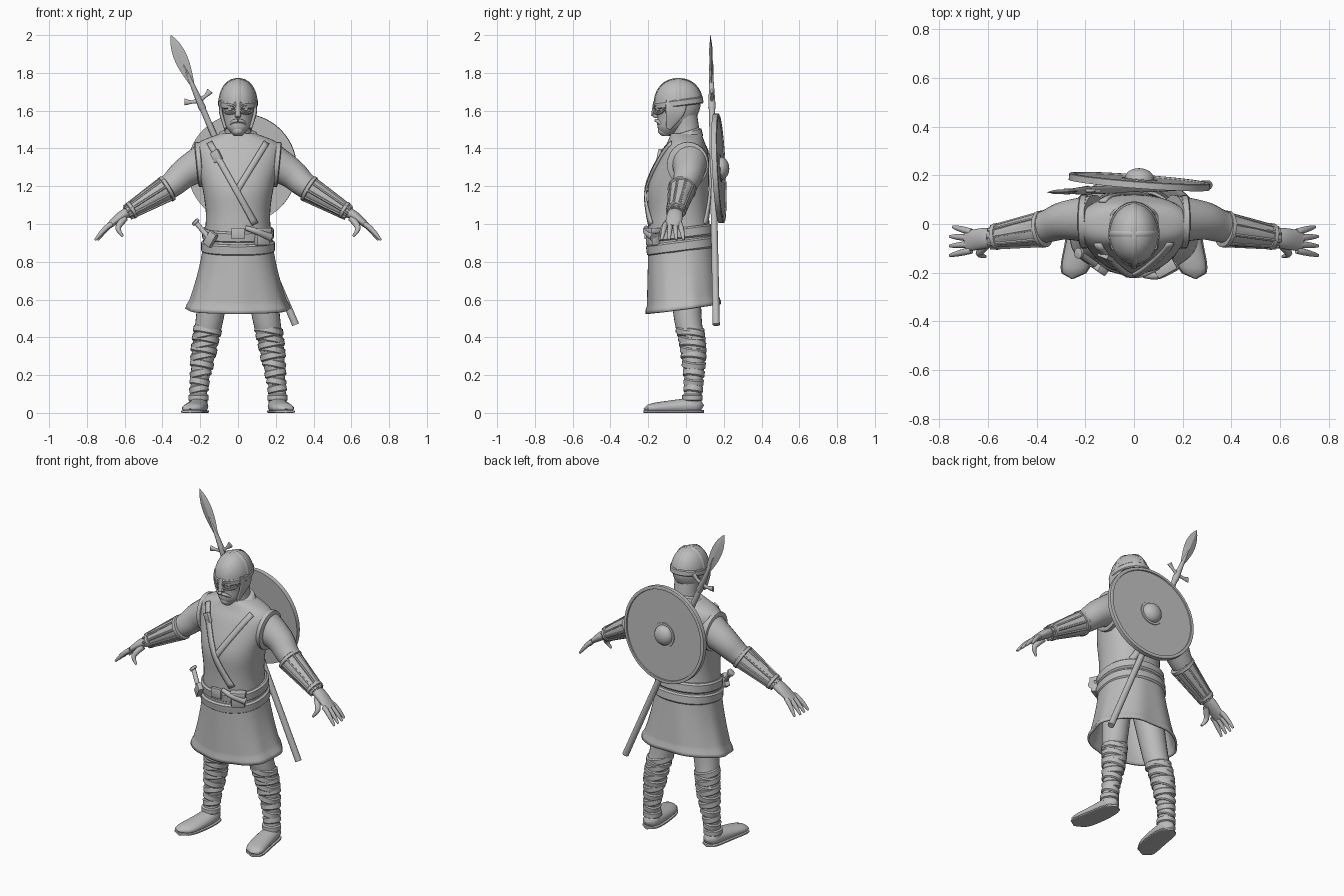
import bpy, bmesh, math
from mathutils import Vector

cube = bpy.data.objects.get("Cube")
if cube:
    bpy.data.objects.remove(cube, do_unlink=True)

grey = bpy.data.materials.new("plain grey")
grey.use_nodes = True
grey.diffuse_color = (.5, .5, .5, 1)
grey.node_tree.nodes["Principled BSDF"].inputs["Base Color"].default_value = grey.diffuse_color

X, Y, Z = Vector((1, 0, 0)), Vector((0, 1, 0)), Vector((0, 0, 1))
lean = Vector((0, -.13, 1))


def finish(name, bm, angle=40):
    bmesh.ops.recalc_face_normals(bm, faces=bm.faces[:])
    mesh = bpy.data.meshes.new(name)
    bm.to_mesh(mesh)
    bm.free()
    mesh.materials.append(grey)
    mesh.polygons.foreach_set("use_smooth", [True] * len(mesh.polygons))
    mesh.set_sharp_from_angle(angle=math.radians(angle))
    ob = bpy.data.objects.new(name, mesh)
    bpy.context.scene.collection.objects.link(ob)
    return ob


def thicken(ob, thickness, offset):
    mod = ob.modifiers.new("thickness", 'SOLIDIFY')
    mod.thickness, mod.offset = thickness, offset


def mix(a, b, f):
    return tuple(p + f * (q - p) for p, q in zip(a, b))


def at(points, f):
    """Point and radii at a fraction of a path."""
    f *= len(points) - 1
    i = min(int(f), len(points) - 2)
    return mix(points[i], points[i + 1], f - i)


def refine(points, steps):
    """Smooth curve through points that also carry radii."""
    out = []
    last = len(points) - 1
    for i in range(last):
        before, a, b, after = (points[max(i - 1, 0)], points[i], points[i + 1], points[min(i + 2, last)])
        for j in range(steps):
            t = j / steps
            out.append(tuple(q + t / 2 * (r - p + t * (2 * p - 5 * q + 4 * r - s + t * (3 * (q - r) + s - p)))
                             for p, q, r, s in zip(before, a, b, after)))
    return out + [points[-1]]


def signed_power(value, power):
    return math.copysign(abs(value) ** power, value)


def tube(name, points, ref=Y, axis=None, steps=4, segs=24, flat=1, power=1, wave=0, caps=True, floor=False, angle=40):
    """Loft ellipses: x, y, z, radius across, and optionally radius along ref."""
    points = refine(points, steps)
    bm = bmesh.new()
    rings = []
    for i, point in enumerate(points):
        centre, across = Vector(point[:3]), point[3]
        along = point[4] if len(point) > 4 else across * flat
        before, after = points[max(i - 1, 0)], points[min(i + 1, len(points) - 1)]
        t = (axis or Vector(after[:3]) - Vector(before[:3])).normalized()
        v = (ref - t * ref.dot(t)).normalized()
        u = v.cross(t)
        ring = []
        for j in range(segs):
            a = math.tau * j / segs
            fold = 1 + wave * i / len(points) * (math.sin(7 * a) + math.sin(11 * a) / 2)
            co = centre + u * (max(across, .001) * fold * signed_power(math.cos(a), power))
            co += v * (max(along, .001) * fold * signed_power(math.sin(a), power))
            if floor:
                co.z = max(co.z, 0)
            ring.append(bm.verts.new(co))
        rings.append(ring)
    for lower, upper in zip(rings, rings[1:]):
        for j in range(segs):
            k = (j + 1) % segs
            bm.faces.new((lower[j], lower[k], upper[k], upper[j]))
    if caps:
        bm.faces.new(rings[0])
        bm.faces.new(rings[-1])
    return finish(name, bm, angle)


def band(name, point, axis, half, lift, **options):
    """Raised hoop around one cross-section."""
    axis = axis.normalized()
    rows = []
    for e in (-1, -.7, .7, 1):
        grow = lift if abs(e) < 1 else 0
        rows.append(tuple(Vector(point[:3]) + axis * half * e) + tuple(r + grow for r in point[3:]))
    return tube(name, rows, axis=axis, steps=1, **options)


def box(name, location, size, turn=0, tilt=0):
    bm = bmesh.new()
    bmesh.ops.create_cube(bm, size=1)
    bmesh.ops.scale(bm, vec=size, verts=bm.verts[:])
    bmesh.ops.bevel(bm, geom=bm.edges[:], offset=min(size) / 5, segments=2, affect='EDGES', profile=.5)
    ob = finish(name, bm)
    ob.location = location
    ob.rotation_euler = (0, tilt, turn)


# Tunic body
torso = refine([(0, -.03, .9, .18, .17), (0, -.04, 1.05, .17, .16), (0, -.04, 1.2, .19, .16),
                (0, -.01, 1.36, .23, .13), (0, 0, 1.43, .21, .1), (0, 0, 1.48, .09, .08)], 5)
tube("tunic_body", torso, axis=Z, steps=1, segs=40, power=.9)
collar = ((0, 0, 1.44, .12, .095), (0, 0, 1.48, .1, .085), (0, 0, 1.49, .08, .07))
tube("collar", collar, axis=Vector((0, -.3, 1)), steps=1)


def surface_y(x, z, side):
    """Depth of the tunic at a given place on its front or back."""
    for low, high in zip(torso, torso[1:]):
        if low[2] <= z <= high[2]:
            _, y, _, wide, deep = mix(low, high, (z - low[2]) / (high[2] - low[2]))
            return y + side * deep * math.sqrt(max(0, 1 - (x / wide) ** 2))
    return 0


def strap(name, start, end, side, lift):
    """Ribbon that follows the tunic surface."""
    offset = (Vector(end) - Vector(start)).normalized() * .016
    bm = bmesh.new()
    rows = []
    for i in range(21):
        x, z = mix(start, end, i / 20)
        row = []
        for m in (-1, 0, 1):
            px, pz = x - m * offset.y, z + m * offset.x
            row.append(bm.verts.new((px, surface_y(px, pz, side) + side * lift, pz)))
        rows.append(row)
    for upper, lower in zip(rows, rows[1:]):
        for j in range(2):
            bm.faces.new((upper[j], upper[j + 1], lower[j + 1], lower[j]))
    thicken(finish(name, bm), .012, 0)


strap("lapel_strap", (.15, 1.43), (-.01, 1.17), -1, .008)
strap("shoulder_strap", (-.15, 1.43), (.09, 1), -1, .012)
strap("back_strap", (-.13, 1.42), (.1, 1), 1, .008)
box("strap_buckle", (-.115, surface_y(-.115, 1.36, -1) - .012, 1.36), (.05, .02, .06), -.4, -.5)

# Skirt with a folded hem
skirt = []
for i in range(21):
    t = i / 20
    lip = .006 if i > 18 else 0
    skirt.append((0, -.03 + t / 50, .95 - .4 * t, .18 + .09 * t ** 1.6 + lip, .17 + t / 40 + lip))
thicken(tube("skirt", skirt, axis=lean, steps=1, segs=72, power=.9, wave=.018, caps=False), .012, -1)

# Belts and what hangs from them
for name, f in (("upper_belt", 0), ("lower_belt", .17)):
    band(name, at(skirt, f), lean, .03, .01, segs=48, power=.9)
box("belt_buckle", (0, -.21, .95), (.07, .02, .06))
box("belt_pouch", (.125, -.175, .93), (.08, .05, .09), .5)
box("pouch_flap", (.127, -.18, .965), (.09, .055, .03), .5)
tube("belt_horn", [(.04, -.21, .98, .012), (.1, -.21, .96, .017), (.17, -.17, .93, .022)])
knife = [(-.225, -.12, 1.01, .013), (-.14, -.18, .91, .013)]
tube("knife_handle", knife)
band("knife_pommel", knife[0], X - Z, .01, .009)
box("knife_sheath", (-.145, -.18, .92), (.05, .03, .08), -.6, .6)

# Limb paths for the left side
leg = [(.1, -.02, .85, .09), (.15, .01, .5, .073), (.17, .03, .4, .066), (.185, .04, .3, .061),
       (.205, .04, .15, .045), (.21, .03, .05, .048)]
arm = [(.16, .02, 1.34, .1), (.28, .015, 1.27, .08), (.36, -.01, 1.2, .066), (.48, -.035, 1.13, .05),
       (.59, -.055, 1.06, .033)]
bracer = [(.37, -.02, 1.19, .067, .07), (.585, -.055, 1.06, .037, .045)]
palm = [(.57, -.054, 1.07, .026, .035), (.62, -.06, 1.04, .026, .043), (.69, -.07, .985, .014, .042)]
thumb = [(.6, -.08, 1.03, .018), (.635, -.12, .98, .015), (.61, -.134, .935, .006)]
cheek = [(.088, -.05, 1.65, .01, .055), (.09, -.06, 1.59, .01, .05), (.066, -.093, 1.505, .008, .012)]
moustache = [(0, -.158, 1.548, .009), (.025, -.148, 1.543, .009), (.045, -.125, 1.525, .005)]

for s, side in ((1, "left_"), (-1, "right_")):
    def flip(points):
        return [(s * p[0],) + tuple(p[1:]) for p in points]

    # Leg, cloth wraps and shoe
    tube(side + "leg", flip(leg))
    shin = refine(flip(leg), 6)
    for i in range(10):
        tilt = Vector((.2 * (-1) ** i, .1, 1))
        band(side + "leg_wrap", at(shin, .3 + .06 * i), tilt, .02, .007)
    shoe, sole = [], []
    for i in range(15):
        t = i / 14
        rounded = math.sqrt(1 - (2 * t - 1) ** 6)
        x, y, wide = .208 + .045 * t * t, .095 - .32 * t, (.047 + .02 * t * (1.6 - t)) * rounded
        shoe.append((x, y, .04 - .018 * t, wide, (.05 - .025 * t) * rounded))
        sole.append((x, y, .007, wide + .005, .008))
    tube(side + "shoe", flip(shoe), ref=Z, axis=Y, steps=1, floor=True)
    tube(side + "sole", flip(sole), ref=Z, axis=Y, steps=1, power=.5)
    band(side + "shoe_cuff", at(shin, .92), Z, .018, .008)

    # Sleeve, bracer with slats
    tube(side + "sleeve", flip(arm))
    band(side + "armhole_edge", (s * .205, .01, 1.315, .11, .1), Vector((s, 0, -.1)), .016, .01)
    guard = flip(bracer)
    tube(side + "bracer", guard)
    run = Vector(guard[1][:3]) - Vector(guard[0][:3])
    for f in (.03, .9):
        band(side + "bracer_band", at(guard, f), run, .012, .007)
    rise = Y.cross(run).normalized()
    for i in range(9):
        a = math.tau * i / 9
        slat = [tuple(Vector(p[:3]) + rise * math.cos(a) * p[3] + Y * math.sin(a) * p[4]) + (.007,) for p in guard]
        tube(side + "bracer_slat", slat, segs=6)

    # Hand
    tube(side + "palm", flip(palm))
    tube(side + "thumb", flip(thumb), segs=12)
    for i in range(4):
        reach = .088 if i else .075
        finger = []
        for j in range(6):
            t = j / 5
            y = -.033 - .025 * i + .014 * (1.5 - i) * t
            finger.append((.668 + reach * t, y, 1 - .085 * t ** 1.3, .014 - .008 * t ** 3))
        tube(side + "finger", flip(finger), steps=2, segs=12)

    # Face and helmet guards
    rim = []
    for i in range(17):
        a = math.tau * i / 16
        x = .043 + .034 * math.cos(a)
        rim.append((x, -.17 + 9 * x * x, 1.607 + .022 * math.sin(a), .007))
    tube(side + "eye_guard", flip(rim), steps=1, segs=8, caps=False)
    tube(side + "cheek_guard", flip(cheek), power=.7)
    band(side + "eye", (s * .04, -.147, 1.607, .004, .003), Z, .008, .008)
    tube(side + "moustache", flip(moustache), segs=12)

# Neck and head
tube("neck", [(0, 0, 1.42, .08), (0, 0, 1.5, .07), (0, -.02, 1.6, .075)])
tube("head", [(0, -.1, 1.47, .025, .03), (0, -.08, 1.51, .062, .07), (0, -.05, 1.56, .08, .1),
              (0, -.04, 1.63, .09, .117), (0, -.04, 1.7, .08, .1)], axis=Z)
tube("nose", [(0, -.145, 1.615, .009), (0, -.164, 1.575, .016), (0, -.15, 1.56, .01)], axis=Z, segs=12)
tube("chin_beard", [(0, -.105, 1.465, .02), (0, -.115, 1.485, .032), (0, -.113, 1.515, .033)], axis=Z)
band("lower_lip", (0, -.146, 1.53, .018, .004), Z, .007, .004)

# Helmet with brow band, crest strips and nose guard
quarter = [math.pi / 2 * i / 9 for i in range(10)]
dome = [(0, -.04, 1.64 + .128 * math.sin(a), .1 * math.cos(a) ** .9, .127 * math.cos(a) ** .9) for a in quarter]
tube("helmet_dome", dome, axis=Z, steps=1, segs=40)
band("brow_band", dome[0], lean, .018, .005, segs=40)
for name, wide, deep, ref in (("long_crest", 0, .127, X), ("cross_crest", .1, 0, Y)):
    arc = []
    for i in range(21):
        a = math.pi * i / 20
        reach = signed_power(math.cos(a), .9)
        arc.append((wide * reach, -.04 - deep * reach, 1.64 + .129 * math.sin(a), .004, .012))
    tube(name, arc, ref=ref, steps=1, segs=8)
tube("nose_guard", [(0, -.166, 1.65, .012), (0, -.178, 1.572, .012)], flat=.6, segs=12)

# Round shield on the back
normal = Vector((.075, 1, .05)).normalized()
middle = Vector((.022, .176, 1.295))


def turned(name, profile):
    rows = [tuple(middle + normal * d) + (r,) for d, r in profile]
    tube(name, rows, ref=Z, axis=normal, steps=1, segs=56, angle=30)


turned("shield_board", [(-.012, .28), (.006, .28)])
turned("shield_rim", [(-.016, .27), (-.016, .29), (.01, .29), (.013, .285), (.013, .272), (.004, .27)])
turned("shield_boss", [(.005, .074), (.01, .073)] + [(.01 + .043 * math.sin(a), .06 * math.cos(a)) for a in quarter])

# Spear slung across the back
tip, butt = Vector((-.355, .13, 2)), Vector((.305, .16, .467))
run = (butt - tip).normalized()


def spear(name, rows, **options):
    tube(name, [tuple(tip + run * d) + radii for d, *radii in [(r[0], *r[1:]) for r in rows] for radii in [tuple(radii)]],
         axis=run, steps=1, **options)


spear("spear_shaft", [(.36, .016), ((butt - tip).length, .019)])
blade = []
for i in range(11):
    t = i / 10
    blade.append((.285 * t, .03 * math.sin(math.pi * t ** .8) + .012 * t, .009 * min(1, 4 * t)))
spear("spear_blade", blade, segs=4, angle=20)
spear("spear_socket", [(.17, .005, .012), (.27, .011, .012), (.42, .02, .02), (.43, .016, .016)], segs=12)
across = Y.cross(run)
wings = []
for i in range(-4, 5):
    t = i / 4
    wings.append(tuple(tip + run * (.375 - .022 * t * t) + across * .074 * t) + (.008 + .01 * math.cos(math.pi * t) ** 2, .008))
tube("spear_wings", wings, steps=1, segs=12)
